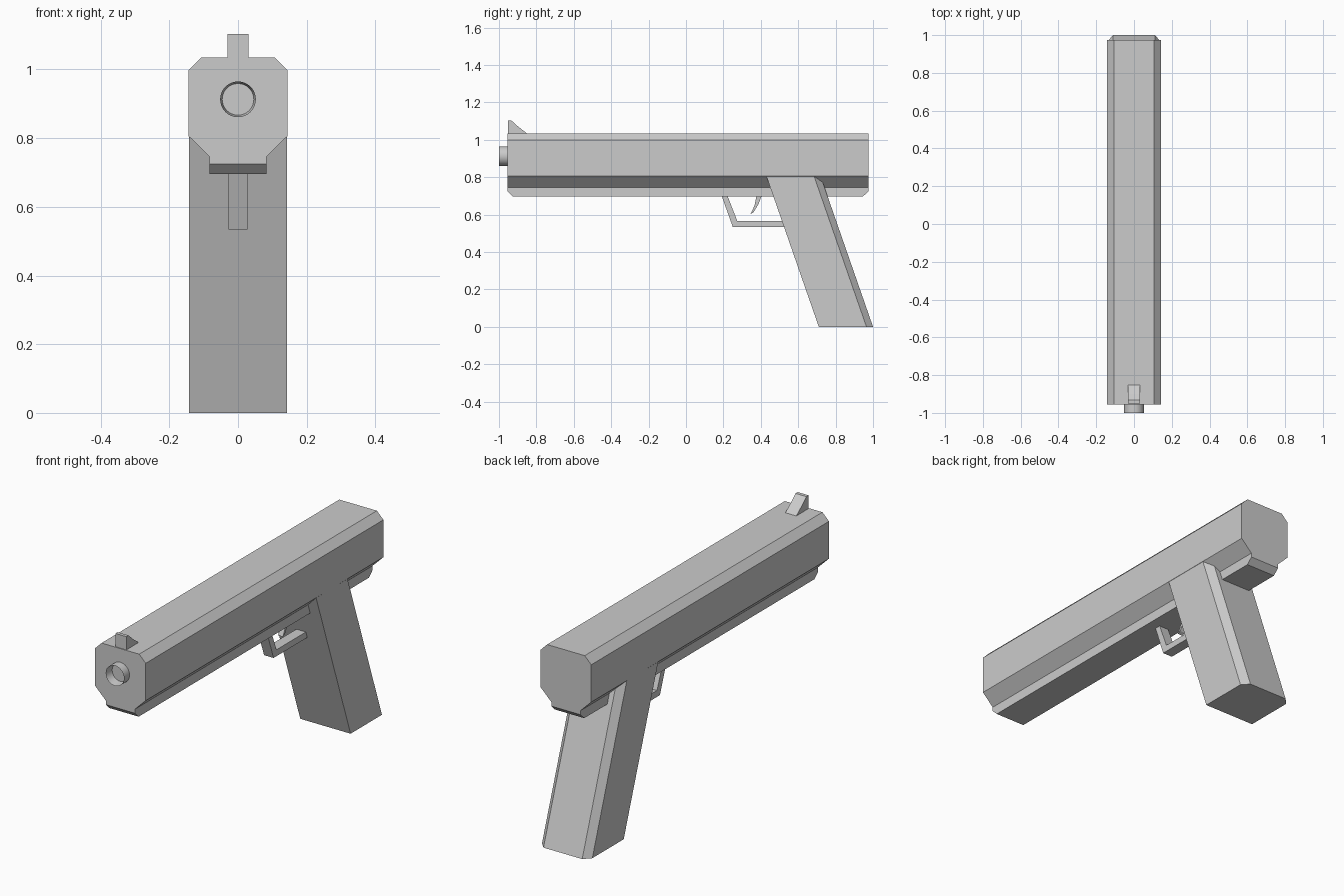
import bpy, bmesh, math
from mathutils import Matrix, Vector

cube = bpy.data.objects.get("Cube")
if cube:
    bpy.data.objects.remove(cube, do_unlink=True)

grey = bpy.data.materials.new("plain_grey")
grey.use_nodes = True
colour = (0.6, 0.6, 0.6, 1)
grey.diffuse_color = colour
grey.node_tree.nodes["Principled BSDF"].inputs["Base Color"].default_value = colour


def make_object(name, bm):
    bmesh.ops.recalc_face_normals(bm, faces=bm.faces)
    mesh = bpy.data.meshes.new(name)
    bm.to_mesh(mesh)
    bm.free()
    mesh.materials.append(grey)
    obj = bpy.data.objects.new(name, mesh)
    bpy.context.collection.objects.link(obj)
    return obj


def extrude_profile(name, points, travel):
    """Close a 3D outline into a face and sweep it along travel."""
    bm = bmesh.new()
    face = bm.faces.new([bm.verts.new(p) for p in points])
    swept = bmesh.ops.extrude_face_region(bm, geom=[face])
    verts = [g for g in swept["geom"] if isinstance(g, bmesh.types.BMVert)]
    bmesh.ops.translate(bm, verts=verts, vec=Vector(travel))
    return make_object(name, bm)


def side_part(name, outline, half_width):
    """Part drawn in the side (y, z) plane, centred on x."""
    points = [(-half_width, y, z) for y, z in outline]
    return extrude_profile(name, points, (2 * half_width, 0, 0))


FRONT, BACK = -0.955, 0.975

# Slide: chamfered cross-section swept from front to back
half = [(0.083, 0.746), (0.144, 0.806), (0.144, 0.998), (0.107, 1.035)]
section = half + [(-x, z) for x, z in reversed(half)]
extrude_profile("slide", [(x, FRONT, z) for x, z in section], (0, BACK - FRONT, 0))

# Lower frame with clipped lower ends
side_part("lower_frame", [
    (FRONT, 0.746), (FRONT, 0.725), (FRONT + 0.03, 0.696),
    (BACK - 0.03, 0.696), (BACK, 0.725), (BACK, 0.746)], 0.083)

# Grip: leaning prism with chamfered back corners, its top hidden in the slide
height, lean = 0.85, 0.348
plan = [(-0.143, 0.71), (0.143, 0.71), (0.143, 0.965),
        (0.11, 1.0), (-0.11, 1.0), (-0.143, 0.965)]
extrude_profile("grip", [(x, y, 0) for x, y in plan], (0, -lean * height, height))

# Trigger guard and trigger
side_part("trigger_guard", [
    (0.191, 0.70), (0.25, 0.534), (0.56, 0.534),
    (0.56, 0.567), (0.274, 0.567), (0.222, 0.70)], 0.027)
side_part("trigger", [
    (0.377, 0.70), (0.366, 0.648), (0.345, 0.603),
    (0.361, 0.612), (0.388, 0.657), (0.404, 0.70)], 0.014)

# Front sight with a sloping back
side_part("front_sight", [
    (-0.951, 1.03), (-0.951, 1.103), (-0.933, 1.103),
    (-0.90, 1.073), (-0.85, 1.034), (-0.85, 1.03)], 0.031)

# Barrel: short tube with a recessed muzzle
bm = bmesh.new()
bmesh.ops.create_cone(
    bm, cap_ends=True, segments=32, radius1=0.052, radius2=0.052, depth=0.06,
    matrix=Matrix.Translation((0, -0.97, 0.913)) @ Matrix.Rotation(math.pi / 2, 4, "X"))
muzzle = min(bm.faces, key=lambda f: f.calc_center_median().y)
bmesh.ops.inset_region(bm, faces=[muzzle], thickness=0.006)
bmesh.ops.translate(bm, verts=muzzle.verts, vec=(0, 0.044, 0))
barrel = make_object("barrel", bm)
bpy.context.view_layer.objects.active = barrel
barrel.select_set(True)
bpy.ops.object.shade_smooth_by_angle(angle=math.radians(30))
